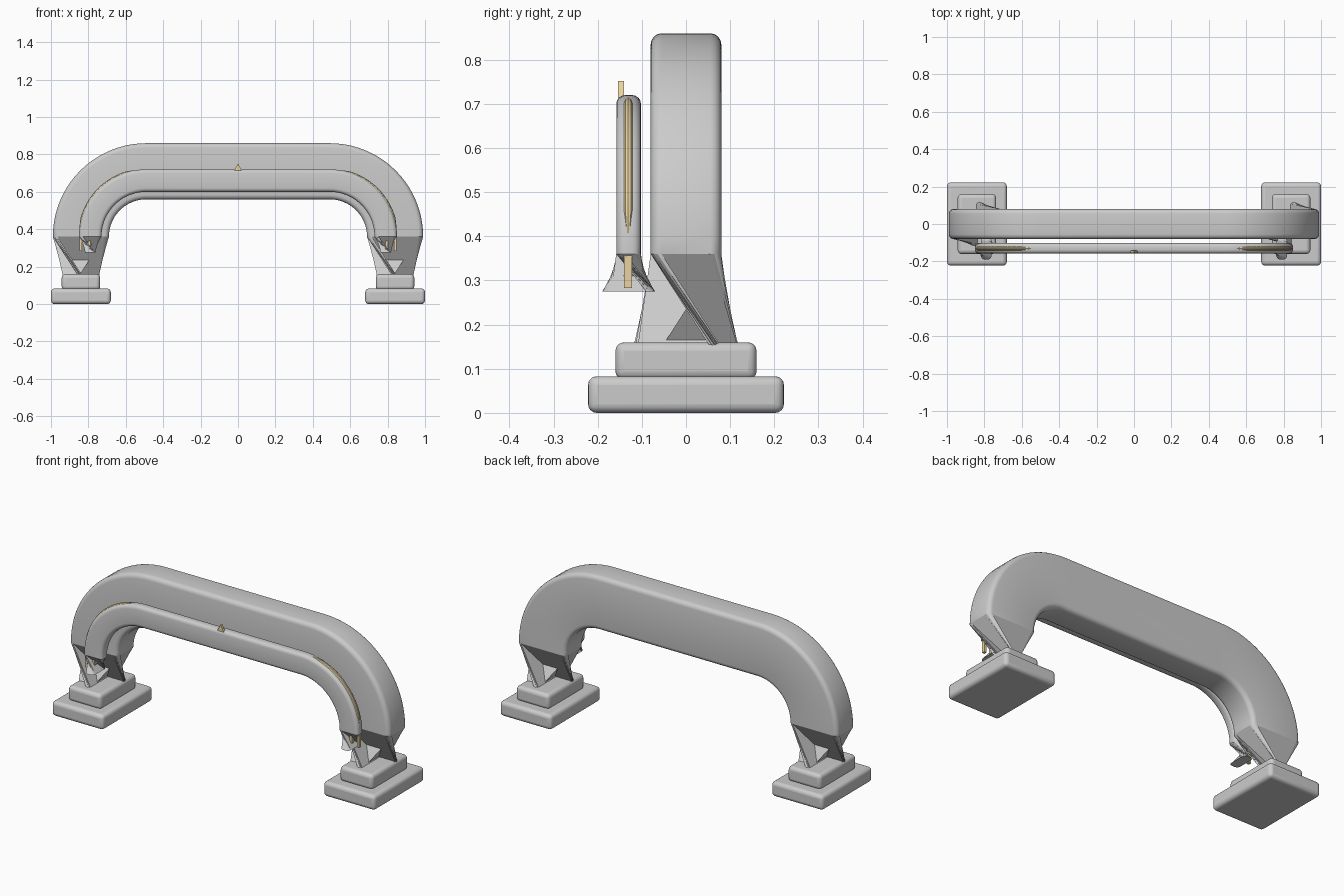
import bpy, bmesh
from math import sin, cos, pi, radians
from mathutils import Vector

if "Cube" in bpy.data.objects:
    bpy.data.objects.remove(bpy.data.objects["Cube"])

gold = bpy.data.materials.new("gold")
gold.diffuse_color = (0.80, 0.65, 0.36, 1)
gold.use_nodes = True
gold.node_tree.nodes["Principled BSDF"].inputs["Base Color"].default_value = gold.diffuse_color
CX, CZ = 0.49, 0.36          # centre of each corner bend


def smooth(ob):
    bpy.ops.object.select_all(action='DESELECT')
    ob.select_set(True)
    bpy.context.view_layer.objects.active = ob
    bpy.ops.object.shade_smooth_by_angle(angle=radians(30))


def to_object(name, bm, mat=None):
    me = bpy.data.meshes.new(name)
    bmesh.ops.recalc_face_normals(bm, faces=bm.faces[:])
    bm.to_mesh(me)
    bm.free()
    ob = bpy.data.objects.new(name, me)
    bpy.context.collection.objects.link(ob)
    if mat:
        me.materials.append(mat)
    return ob


def box(name, x, y, z0, z1, sx, sy, bevel=0, mat=None):
    bm = bmesh.new()
    bmesh.ops.create_cube(bm, size=1)
    for v in bm.verts:
        v.co = Vector((x + v.co.x * sx, y + v.co.y * sy, (z0 + z1) / 2 + v.co.z * (z1 - z0)))
    ob = to_object(name, bm, mat)
    if bevel:
        m = ob.modifiers.new("bevel", 'BEVEL')
        m.width, m.segments = bevel, 4
    smooth(ob)
    return ob


def rounded_rect(hu, hv, r, n=4):
    pts = []
    for k, (su, sv) in enumerate([(1, 1), (-1, 1), (-1, -1), (1, -1)]):
        for i in range(n + 1):
            a = pi / 2 * (k + i / n)
            pts.append((su * (hu - r) + r * cos(a), sv * (hv - r) + r * sin(a)))
    return pts


def arch(name, radius, hu, hv, r, y, z_end, steps=20):
    """Rounded bar swept over two bends; both ends twist a quarter turn."""
    prof = rounded_rect(hu, hv, r)
    bm = bmesh.new()

    def ring(cx, cz, a):
        return [bm.verts.new((cx + (radius + u) * cos(a), y + v, cz + (radius + u) * sin(a)))
                for u, v in prof]

    def end_ring(side):
        # world offset (side*u, v) turned 90 degrees about z
        return [bm.verts.new((side * (CX + radius) - v, y + side * u, z_end)) for u, v in prof]

    rings = [end_ring(1)]
    rings += [ring(CX, CZ, pi / 2 * i / steps) for i in range(steps + 1)]
    rings += [ring(-CX, CZ, pi / 2 + pi / 2 * i / steps) for i in range(steps + 1)]
    rings.append(end_ring(-1))
    n = len(prof)
    for k, (A, B) in enumerate(zip(rings, rings[1:])):
        for i in range(n):
            j = (i + 1) % n
            a, b, c, d = A[i], A[j], B[j], B[i]
            if k in (0, len(rings) - 2):     # twisted end: split on the long diagonal
                if (a.co - c.co).length > (b.co - d.co).length:
                    tris = ((a, b, c), (a, c, d))
                else:
                    tris = ((a, b, d), (b, c, d))
                for t in tris:
                    bm.faces.new(t)
            else:
                bm.faces.new((a, b, c, d))
    bm.faces.new(rings[0])
    bm.faces.new(rings[-1])
    smooth(to_object(name, bm))


# Main arch and the slim front rail
arch("main_arch", 0.35, 0.15, 0.08, 0.025, 0, 0.04)
arch("front_rail", 0.30, 0.06, 0.028, 0.02, -0.13, 0.275)

for side, tag in ((-1, "left"), (1, "right")):
    # Stepped feet
    box(tag + "_foot_plate", side * 0.84, 0, 0, 0.083, 0.32, 0.444, 0.02)
    box(tag + "_foot_block", side * 0.84, 0, 0.075, 0.16, 0.205, 0.32, 0.02)
    # Gold pins under the rail ends
    for i, px in enumerate((0.795, 0.84)):
        box(f"{tag}_pin_{i}", side * px, -0.131, 0.283, 0.357, 0.014, 0.018, 0, gold)
    # Gold trim along the outside of each bend, tapered at the ends
    bm = bmesh.new()
    prev, N, M = None, 28, 10
    for i in range(N + 1):
        a = radians(5 + 78 * i / N)
        w = 0.011 * min(1, 0.3 + 5 * min(i, N - i) / N)
        cur = []
        for j in range(M):
            b = 2 * pi * j / M
            R = 0.355 + w * cos(b)
            cur.append(bm.verts.new((side * (CX + R * cos(a)), -0.131 + w * sin(b), CZ + R * sin(a))))
        if prev:
            for j in range(M):
                bm.faces.new((prev[j], prev[(j + 1) % M], cur[(j + 1) % M], cur[j]))
        else:
            bm.faces.new(cur)
        prev = cur
    bm.faces.new(prev)
    smooth(to_object(tag + "_bend_trim", bm, gold))

# Small triangular marker at the middle of the rail
bm = bmesh.new()
tri = [(-0.02, 0.714), (0.02, 0.714), (0, 0.752)]
face = bm.faces.new([bm.verts.new((x, -0.154, z)) for x, z in tri])
ext = bmesh.ops.extrude_face_region(bm, geom=[face])
for v in ext["geom"]:
    if isinstance(v, bmesh.types.BMVert):
        v.co.y = -0.141
if face.is_valid and not any(len(e.link_faces) > 2 for e in face.edges) and len(bm.faces) == 4:
    bm.faces.new([v for v in bm.verts if v.co.y < -0.15])
to_object("centre_marker", bm, gold)
